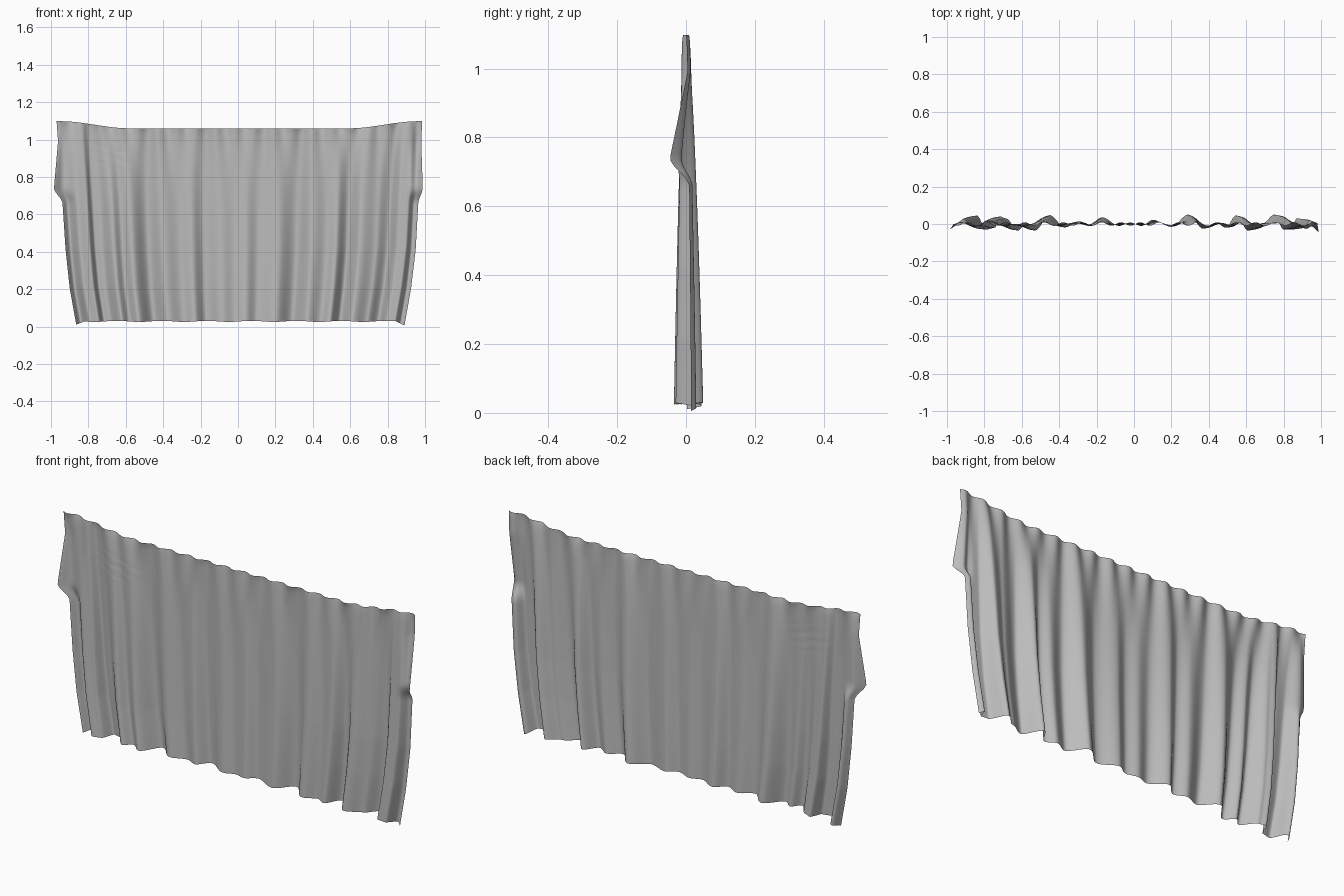
import bpy, math
from math import sin, pi, exp

cube = bpy.data.objects.get("Cube")
if cube:
    bpy.data.objects.remove(cube)

# Fold line along the hem: (x, depth)
HEM = [(-.87, .0), (-.84, .045), (-.79, -.03), (-.745, -.02), (-.715, .04), (-.685, .03),
       (-.62, -.035), (-.58, .0), (-.53, -.035), (-.45, .047), (-.37, -.018), (-.29, .014),
       (-.23, -.012), (-.17, .036), (-.08, -.01), (-.02, .008), (.04, -.01), (.1, .022),
       (.2, -.015), (.29, .05), (.37, -.025), (.44, .008), (.49, -.02), (.545, .046),
       (.61, -.035), (.69, .005), (.75, .05), (.8, -.03), (.84, -.03), (.87, .03), (.9, .01)]
# Side edges from hem to top: (height fraction, left x, right x)
EDGE = [(0, -.865, .89), (.18, -.9, .925), (.37, -.922, .95), (.62, -.94, .965),
        (1, -.97, .985)]
COLS, ROWS = 420, 60


def ease(t):
    return t * t * (3 - 2 * t)


def sample(table, t, col, smooth):
    """Interpolate one column of a table whose first column increases."""
    t = min(max(t, table[0][0]), table[-1][0])
    for a, b in zip(table, table[1:]):
        if t <= b[0]:
            f = (t - a[0]) / (b[0] - a[0])
            return a[col] + (b[col] - a[col]) * (ease(f) if smooth else f)


def flare(z):
    """Pulled-out corner on each side edge, sharp below and long above."""
    if z > .74:
        return max(0, 1 - (z - .74) / .25)
    return ease(max(0, 1 - (.74 - z) / .08))


def cloth_point(i, j):
    u, v = i / COLS, j / ROWS
    side = 2 * u - 1
    lift = ease(min(1, max(0, (abs(side) - .6) / .38)))
    top = 1.06 + .038 * lift
    bottom = .028 + .003 * sin(side * 23) - .02 * max(0, (abs(side) - .95) / .05)
    z = bottom + (top - bottom) * v
    left, right = sample(EDGE, v, 1, False), sample(EDGE, v, 2, False)
    x = left + (right - left) * u
    # Deep folds fade into fine pleats toward the top
    hem_x = -.865 + 1.755 * u
    y = sample(HEM, hem_x, 1, True) * (1 - v) ** .55
    y += .009 * sin(2 * pi * side * 9.5) * v ** 6
    # Slanted wrinkles near the upper left
    patch = exp(-((x + .68) / .13) ** 2 - ((z - .9) / .06) ** 2)
    y += .002 * patch * sin(150 * z + 40 * x)
    # Flared side edges
    pull = flare(z) * max(0, (abs(side) - .92) / .08) ** 1.5
    x += pull * (.04 if side < 0 else .02) * (1 if side > 0 else -1)
    y -= pull * (.03 if side < 0 else .055)
    return x, y, z


verts = [cloth_point(i, j) for j in range(ROWS + 1) for i in range(COLS + 1)]
W = COLS + 1
faces = [(j * W + i, j * W + i + 1, (j + 1) * W + i + 1, (j + 1) * W + i)
         for j in range(ROWS) for i in range(COLS)]
mesh = bpy.data.meshes.new("curtain")
mesh.from_pydata(verts, [], faces)
curtain = bpy.data.objects.new("curtain", mesh)
bpy.context.collection.objects.link(curtain)

# Plain grey cloth
cloth = bpy.data.materials.new("grey_cloth")
cloth.use_nodes = True
grey = (.5, .5, .5, 1)
cloth.diffuse_color = grey
cloth.node_tree.nodes["Principled BSDF"].inputs["Base Color"].default_value = grey
mesh.materials.append(cloth)
mesh.shade_smooth()
